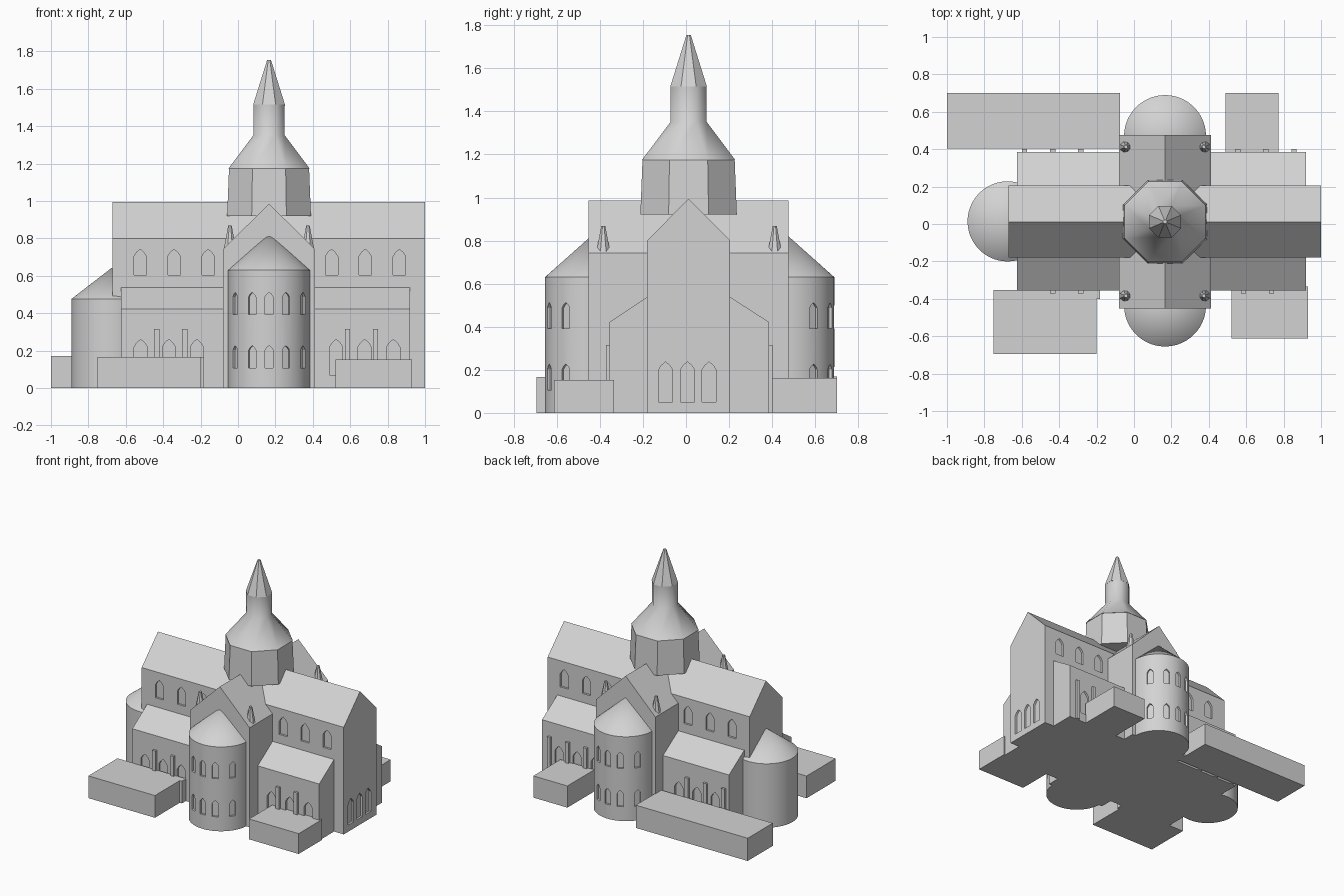
import bpy, bmesh, math
from mathutils import Matrix, Vector

if "Cube" in bpy.data.objects:
    bpy.data.objects.remove(bpy.data.objects["Cube"])

stone = bpy.data.materials.new("grey_stone")
stone.diffuse_color = (0.65, 0.65, 0.65, 1)
stone.use_nodes = True
stone.node_tree.nodes["Principled BSDF"].inputs["Base Color"].default_value = stone.diffuse_color

CX, CY = 0.166, 0.012          # crossing centre
EAST, NORTH, WEST, SOUTH = 0, 90, 180, 270


def make(name, bm):
    bmesh.ops.recalc_face_normals(bm, faces=bm.faces)
    me = bpy.data.meshes.new(name)
    bm.to_mesh(me)
    bm.free()
    me.materials.append(stone)
    ob = bpy.data.objects.new(name, me)
    bpy.context.collection.objects.link(ob)
    return ob


def add_prism(bm, pts, vec):
    """Closed profile (3D points) extruded along vec."""
    a = [bm.verts.new(p) for p in pts]
    b = [bm.verts.new(Vector(p) + Vector(vec)) for p in pts]
    bm.faces.new(a)
    bm.faces.new(b[::-1])
    for i in range(len(a)):
        j = (i + 1) % len(a)
        bm.faces.new((a[i], a[j], b[j], b[i]))


def along_x(name, profile, x0, x1):
    bm = bmesh.new()
    add_prism(bm, [(x0, y, z) for y, z in profile], (x1 - x0, 0, 0))
    return make(name, bm)


def along_y(name, profile, y0, y1):
    bm = bmesh.new()
    add_prism(bm, [(x, y0, z) for x, z in profile], (0, y1 - y0, 0))
    return make(name, bm)


def box(name, x0, x1, y0, y1, h):
    return along_x(name, [(y0, 0), (y1, 0), (y1, h), (y0, h)], x0, x1)


def lathe(name, cx, cy, rings, n, smooth=None):
    """Rings of (radius, z); radius 0 makes a point."""
    bm = bmesh.new()
    loops = []
    for r, z in rings:
        if r == 0:
            loops.append([bm.verts.new((cx, cy, z))] * n)
        else:
            loops.append([bm.verts.new((cx + r * math.cos((i + .5) * math.tau / n),
                                        cy + r * math.sin((i + .5) * math.tau / n), z))
                          for i in range(n)])
    for lo, hi in zip(loops, loops[1:]):
        for i in range(n):
            j = (i + 1) % n
            vs = (lo[i], lo[j], hi[j]) if hi[i] == hi[j] else (lo[i], lo[j], hi[j], hi[i])
            bm.faces.new(vs)
    bm.faces.new(loops[0][::-1])
    if rings[-1][0] > 0:
        bm.faces.new(loops[-1])
    ob = make(name, bm)
    if smooth:
        shade(ob, smooth)
    return ob


def shade(ob, deg):
    bpy.ops.object.select_all(action='DESELECT')
    ob.select_set(True)
    bpy.context.view_layer.objects.active = ob
    bpy.ops.object.shade_smooth_by_angle(angle=math.radians(deg))


def cut_windows(ob, windows, depth=0.015):
    """windows: (x, y, sill z, facing degrees, width, height) pointed recesses."""
    bm = bmesh.new()
    for x, y, z, deg, w, h in windows:
        m = Matrix.Translation((x, y, z)) @ Matrix.Rotation(math.radians(deg), 4, 'Z')
        s = h - 0.58 * w
        prof = [(-w / 2, 0), (w / 2, 0), (w / 2, s), (w * .3, s + w * .32), (0, h),
                (-w * .3, s + w * .32), (-w / 2, s)]
        vec = m.to_3x3() @ Vector((depth * 2, 0, 0))
        add_prism(bm, [m @ Vector((-depth, a, b)) for a, b in prof], vec)
    cutter = make("window_cutter", bm)
    cutter.hide_render = True
    mod = ob.modifiers.new("windows", 'BOOLEAN')
    mod.operation, mod.solver, mod.object = 'DIFFERENCE', 'EXACT', cutter
    bpy.context.view_layer.objects.active = ob
    bpy.ops.object.modifier_apply(modifier=mod.name)
    bpy.data.objects.remove(cutter)


# Nave with gabled roof, clerestory windows and three east windows
Y0, Y1 = -0.18, 0.205
nave = along_x("nave", [(Y0, 0), (Y1, 0), (Y1, .8), (CY, .995), (Y0, .8)], -.67, 1)
clere = [-.523, -.342, -.16, .5, .68, .863]
cut_windows(nave, [(x, y, .605, d, .067, .137) for x in clere
                   for y, d in ((Y0, SOUTH), (Y1, NORTH))]
            + [(1, y, .05, EAST, .066, .187) for y in (-.095, .007, .107)])

# Side aisles with lean-to roofs and low windows
A0, A1 = -0.355, 0.385
aisles = along_x("side_aisles", [(A0, 0), (A1, 0), (A1, .422), (Y1, .538), (Y0, .538), (A0, .422)],
                 -.625, .92)
cut_windows(aisles, [(x, A0, .07, SOUTH, .07, .19) for x in (-.52, -.37, -.22, .525, .677, .83)]
            + [(x, A1, .07, NORTH, .07, .19) for x in (-.51, -.36, -.21, .48, .63, .78)])

# Buttress strips between the aisle windows
for x in (-.435, -.285, .585, .735):
    box("south_buttress", x - .014, x + .014, A0 - .017, A0 + .01, .315)
for x in (-.585, -.435, -.285, .555, .705, .855):
    box("north_buttress", x - .014, x + .014, A1 - .01, A1 + .017, .315)

# Transept
along_y("transept", [(-.08, 0), (.412, 0), (.412, .743), (CX, .985), (-.08, .743)], -.452, .476)

# Round apses at the transept ends, with two rows of windows
R = 0.219
for name, cy, facing in (("south_apse", -.436, SOUTH), ("north_apse", .47, NORTH)):
    apse = lathe(name, CX, cy, [(R, 0), (R, .63), (0, .825)], 64)
    wins = []
    for off in (-56, -24.5, 0, 24.5, 56):
        a = math.radians(facing + off)
        for z in (.107, .392):
            wins.append((CX + R * math.cos(a), cy + R * math.sin(a), z, facing + off, .043, .12))
    cut_windows(apse, wins)
    shade(apse, 25)

# West apse
lathe("west_apse", -.676, .014, [(.214, 0), (.214, .477), (0, .642)], 64, 25)

# Octagonal crossing tower, bell-shaped roof with lantern, and spire
K = 1 / math.cos(math.pi / 8)
lathe("tower_drum", CX, CY, [(.224 * K, .92), (.214 * K, 1.175)], 8)
lathe("tower_roof_and_lantern", CX, CY,
      [(.216 * K, 1.175), (.083 * K, 1.352), (.084 * K, 1.515)], 8, 60)
lathe("tower_spire", CX, CY, [(.085 * K, 1.515), (.01 * K, 1.755)], 8)

# Small corner turrets on the transept roof
for x in (-.043, .374):
    for y in (-.384, .412):
        lathe("corner_turret", x, y, [(.037, .735), (.010, .868)], 8)

# Low outbuildings
box("south_west_annex", -.75, -.2, -.695, -.352, .166)
box("south_east_annex", .52, .93, -.612, -.335, .152)
box("north_west_annex", -1, -.075, .404, .7, .17)
box("north_east_annex", .49, .772, .38, .7, .162)
box("south_porch_block", -.205, -.182, -.402, -.35, .166)
